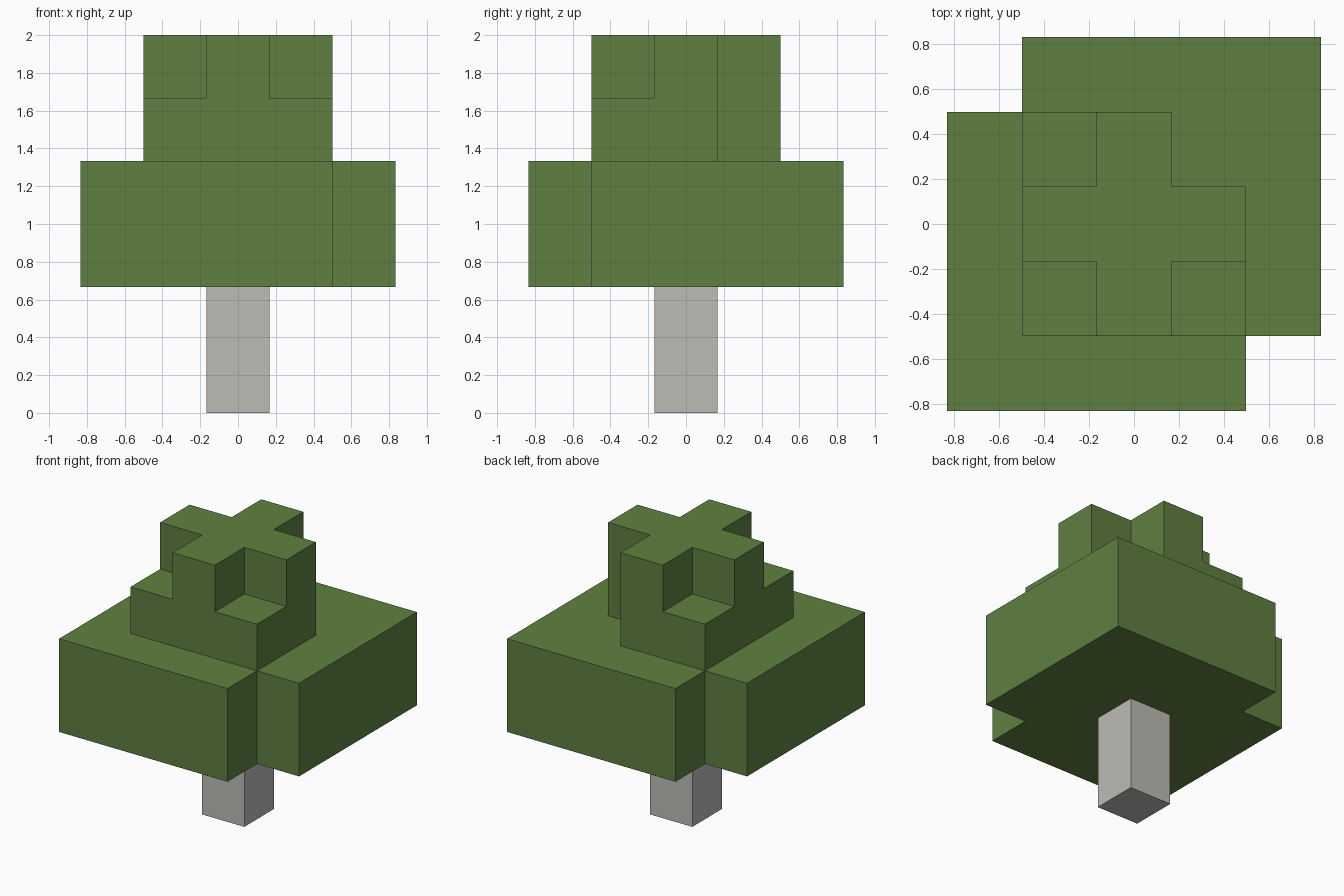
import bpy, bmesh

if "Cube" in bpy.data.objects:
    bpy.data.objects.remove(bpy.data.objects["Cube"])

U = 1 / 6  # half a block
green = bpy.data.materials.new("leaf green")
green.diffuse_color = (0.114, 0.216, 0.051, 1)
green.use_nodes = True
green.node_tree.nodes["Principled BSDF"].inputs["Base Color"].default_value = green.diffuse_color
grey = bpy.data.materials.new("pale grey trunk")
grey.diffuse_color = (0.509, 0.497, 0.474, 1)
grey.use_nodes = True
grey.node_tree.nodes["Principled BSDF"].inputs["Base Color"].default_value = grey.diffuse_color


def notched_square(half, inner, notches):
    """Square outline, counter-clockwise, with the listed corners cut back to inner."""
    pts = []
    for sx, sy in ((-1, -1), (1, -1), (1, 1), (-1, 1)):
        if (sx, sy) in notches:
            a = (sx * half, sy * inner)
            b = (sx * inner, sy * inner)
            c = (sx * inner, sy * half)
            pts += [a, b, c] if sx * sy > 0 else [c, b, a]
            if sx * sy > 0:
                continue
        else:
            pts.append((sx * half, sy * half))
    # keep the walk around the outline consistent
    return pts


def prism(name, outline, z0, z1, mat):
    """Extrude an outline straight up into a closed block."""
    bm = bmesh.new()
    face = bm.faces.new([bm.verts.new((x * U, y * U, z0 * U)) for x, y in outline])
    ext = bmesh.ops.extrude_face_region(bm, geom=[face], use_keep_orig=True)
    top = [v for v in ext["geom"] if isinstance(v, bmesh.types.BMVert)]
    bmesh.ops.translate(bm, verts=top, vec=(0, 0, (z1 - z0) * U))
    bmesh.ops.recalc_face_normals(bm, faces=bm.faces)
    mesh = bpy.data.meshes.new(name)
    bm.to_mesh(mesh)
    bm.free()
    mesh.materials.append(mat)
    obj = bpy.data.objects.new(name, mesh)
    bpy.context.collection.objects.link(obj)
    return obj


corners = [(-1, -1), (1, -1), (1, 1), (-1, 1)]

# Square trunk
prism("trunk", notched_square(1, 1, []), 0, 4, grey)
# Wide canopy with two opposite corners missing
prism("lower_canopy", notched_square(5, 3, [(1, -1), (-1, 1)]), 4, 8, green)
# Middle tier with the back right corner missing
prism("middle_canopy", notched_square(3, 1, [(1, 1)]), 8, 10, green)
# Cross-shaped crown
prism("crown", notched_square(3, 1, corners), 10, 12, green)
